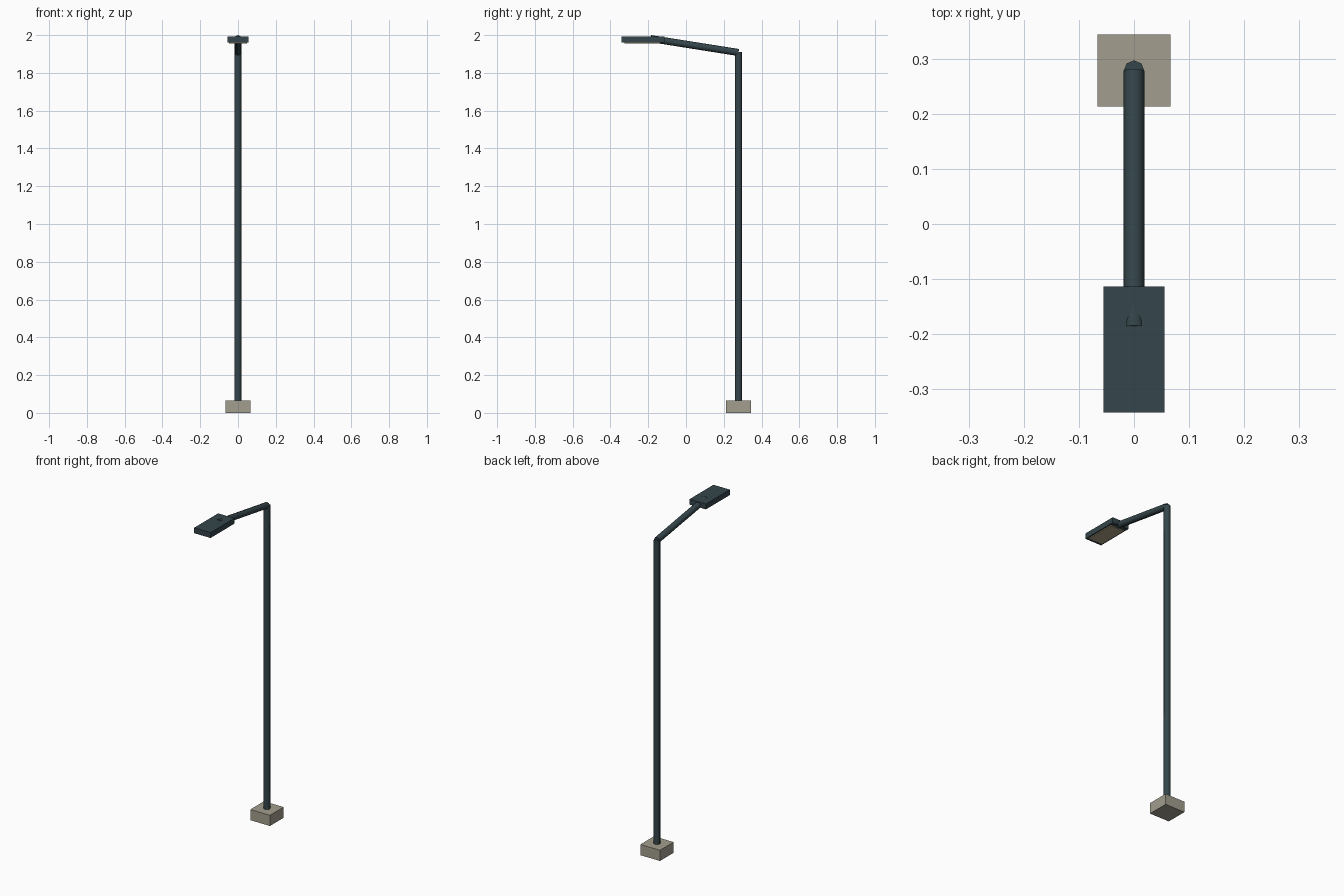
import bpy
from mathutils import Vector

if "Cube" in bpy.data.objects:
    bpy.data.objects.remove(bpy.data.objects["Cube"])


def material(name, color):
    m = bpy.data.materials.new(name)
    m.diffuse_color = (*color, 1)
    m.use_nodes = True
    m.node_tree.nodes["Principled BSDF"].inputs["Base Color"].default_value = m.diffuse_color
    return m


metal = material("dark_metal", (0.035, 0.06, 0.07))
stone = material("concrete", (0.36, 0.34, 0.27))
glass = material("lens_cream", (0.42, 0.36, 0.25))


def box(name, lo, hi, mat):
    lo, hi = Vector(lo), Vector(hi)
    bpy.ops.mesh.primitive_cube_add(size=1, location=(lo + hi) / 2)
    o = bpy.context.object
    o.name, o.scale = name, hi - lo
    bpy.ops.object.transform_apply(location=False, rotation=False, scale=True)
    o.data.materials.append(mat)
    return o


def tube(name, a, b, radius, mat, sides=8):
    a, b = Vector(a), Vector(b)
    bpy.ops.mesh.primitive_cylinder_add(vertices=sides, radius=radius,
                                        depth=(b - a).length, location=(a + b) / 2)
    o = bpy.context.object
    o.name = name
    o.rotation_euler = (b - a).to_track_quat('Z', 'Y').to_euler()
    o.data.materials.append(mat)
    bpy.ops.object.shade_smooth_by_angle(angle=0.9)
    return o


POLE_Y = 0.278

# Footing block and upright
box("base_block", (-0.066, 0.213, 0), (0.066, 0.344, 0.065), stone)
tube("pole", (0, POLE_Y, 0.06), (0, POLE_Y, 1.91), 0.0187, metal)

# Sloping arm, its end poking through the lamp housing
tube("arm", (0, POLE_Y, 1.908), (0, -0.187, 1.9815), 0.0187, metal)

# Lamp housing with the lens panel underneath
box("lamp_housing", (-0.055, -0.342, 1.960), (0.055, -0.113, 1.993), metal)
box("lamp_lens", (-0.047, -0.325, 1.955), (0.047, -0.138, 1.965), glass)
